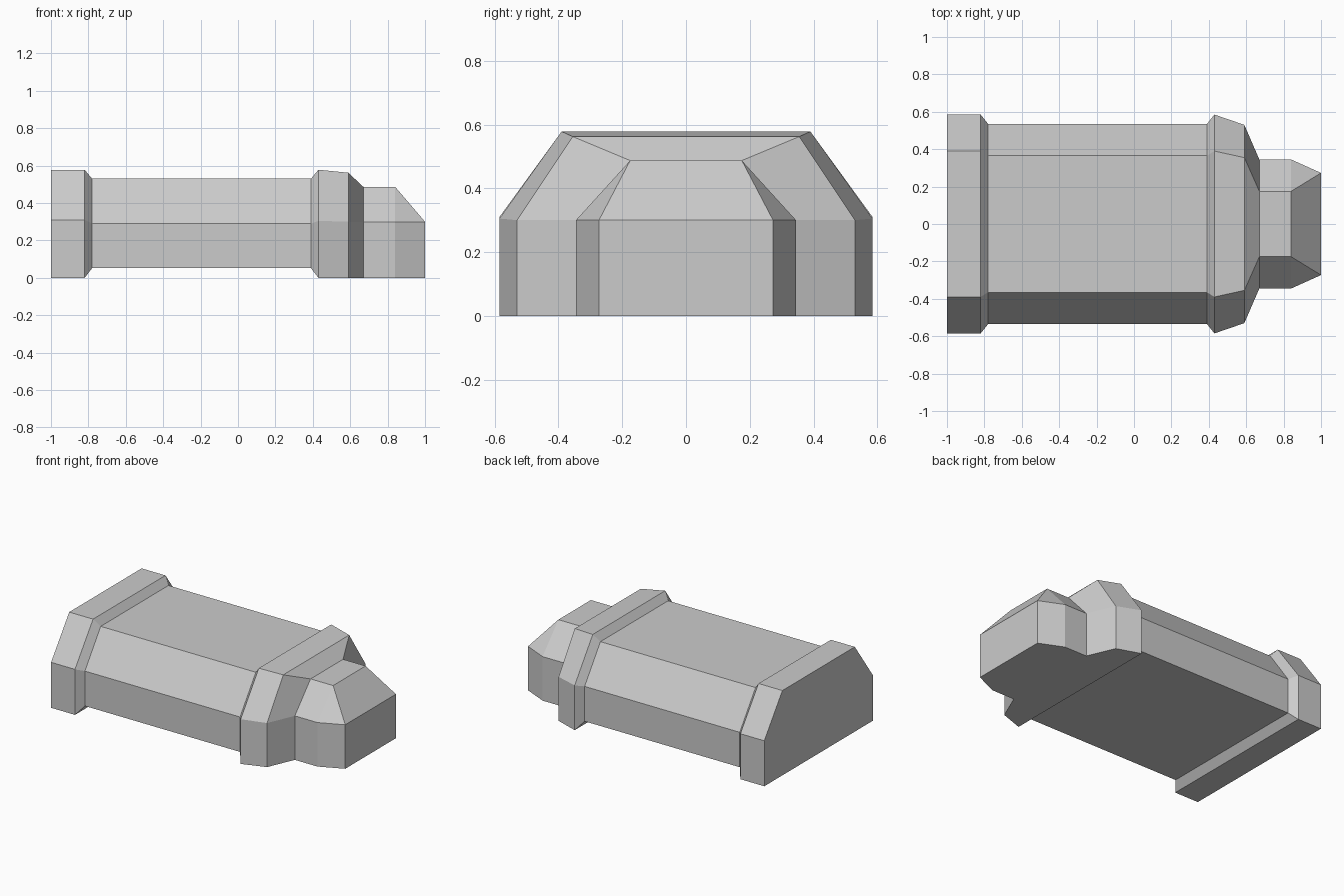
import bpy
import bmesh

cube = bpy.data.objects.get("Cube")
if cube:
    bpy.data.objects.remove(cube, do_unlink=True)

# Single flat grey
grey = bpy.data.materials.new("light_grey")
grey.use_nodes = True
colour = (0.6, 0.6, 0.6, 1)
grey.diffuse_color = colour
grey.node_tree.nodes["Principled BSDF"].inputs["Base Color"].default_value = colour

# Cross-section sizes: half width, shoulder height, top half width, top height, base
end_collar = (0.585, 0.31, 0.39, 0.578, 0)
waist = (0.535, 0.29, 0.365, 0.53, 0.052)
front_collar = (0.585, 0.305, 0.39, 0.578, 0)
collar_taper = (0.53, 0.3, 0.355, 0.562, 0)
nose = (0.345, 0.3, 0.175, 0.487, 0)
nose_tip = (0.273, 0.3, 0.273, 0.3, 0)

# Stations along the length
stations = [
    (-1, end_collar), (-0.82, end_collar),
    (-0.78, waist), (0.39, waist),
    (0.43, front_collar), (0.59, collar_taper),
    (0.67, nose), (0.84, nose), (1, nose_tip),
]


def section(bm, x, size):
    """One six-sided ring with chamfered shoulders."""
    w, shoulder, t, top, base = size
    half = [(w, base), (w, shoulder), (t, top)]
    ring = half + [(-y, z) for y, z in reversed(half)]
    return [bm.verts.new((x, y, z)) for y, z in ring]


# Hull lofted through the stations
bm = bmesh.new()
rings = [section(bm, x, size) for x, size in stations]
for a, b in zip(rings, rings[1:]):
    for i in range(len(a)):
        j = (i + 1) % len(a)
        bm.faces.new((a[i], a[j], b[j], b[i]))
bm.faces.new(rings[0])
bm.faces.new(rings[-1])
bmesh.ops.remove_doubles(bm, verts=bm.verts, dist=0.0001)
bmesh.ops.recalc_face_normals(bm, faces=bm.faces)

mesh = bpy.data.meshes.new("collared_hull")
bm.to_mesh(mesh)
bm.free()
mesh.materials.append(grey)
hull = bpy.data.objects.new("collared_hull", mesh)
bpy.context.collection.objects.link(hull)
